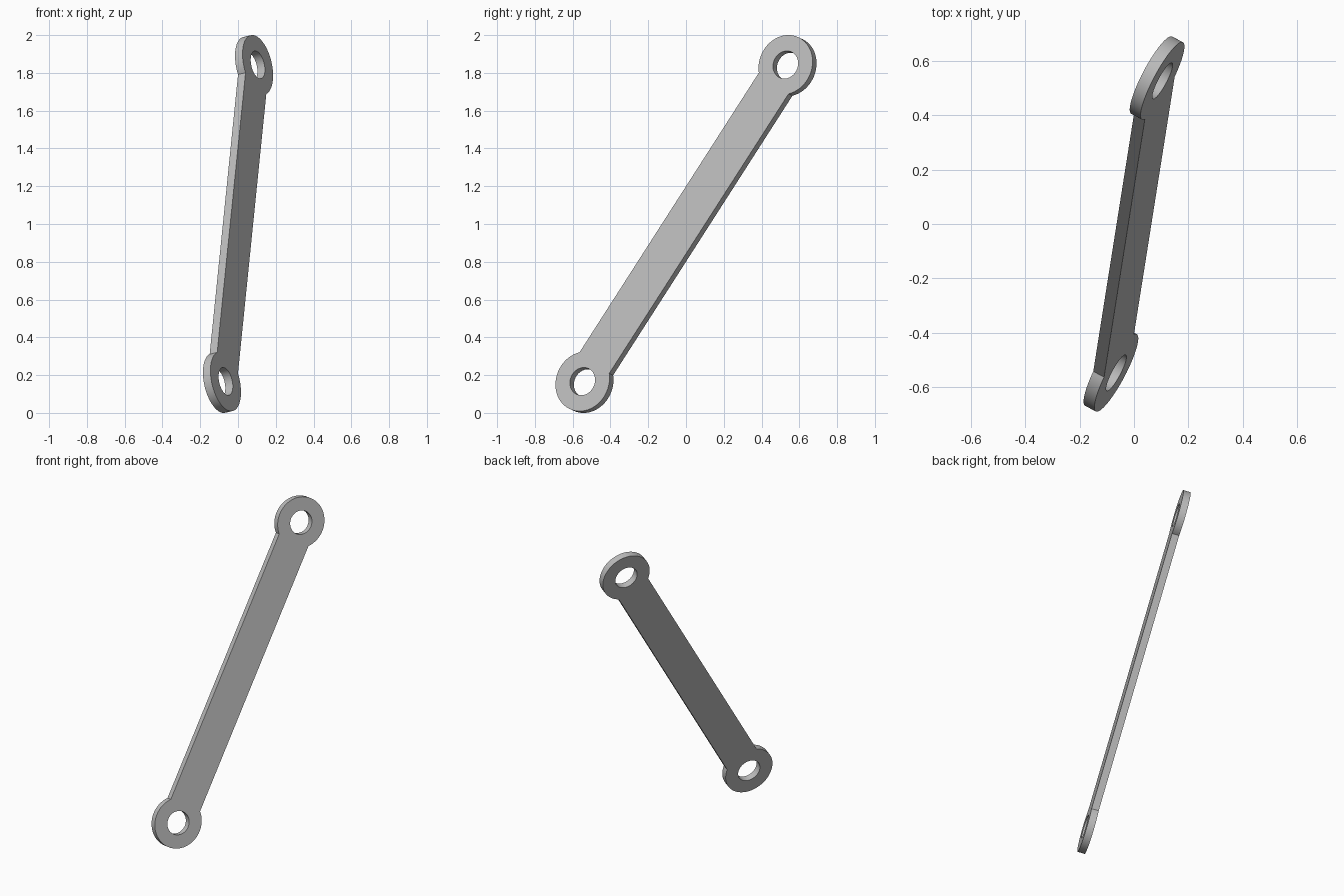
import bpy, bmesh, math
from mathutils import Matrix, Vector

cube = bpy.data.objects.get("Cube")
if cube:
    bpy.data.objects.remove(cube, do_unlink=True)

RING_R, HOLE_R, BAR_W, THICK = 0.161, 0.075, 0.222, 0.046
SPAN = Vector((0.17, 1.075, 1.676))      # from lower eye to upper eye
SEG = 64
half = SPAN.length / 2

# Grey metal
mat = bpy.data.materials.new("grey_metal")
mat.use_nodes = True
grey = (0.5, 0.5, 0.5, 1)
mat.diffuse_color = grey
mat.node_tree.nodes["Principled BSDF"].inputs["Base Color"].default_value = grey


def arc(cy, radius, start, sweep, count):
    """Points on an arc around (0, cy)."""
    return [Vector((radius * math.cos(start + sweep * i / count),
                    cy + radius * math.sin(start + sweep * i / count), 0))
            for i in range(count + 1)]


bm = bmesh.new()


def loop(points):
    verts = [bm.verts.new(p) for p in points]
    return [bm.edges.new((v, verts[i - 1])) for i, v in enumerate(verts)]


# Outline: two round eyes joined by a straight bar, with a hole in each eye
open_angle = math.asin(BAR_W / 2 / RING_R)
sweep = 2 * (math.pi - open_angle)
edges = loop(arc(half, RING_R, -math.pi / 2 + open_angle, sweep, SEG)
             + arc(-half, RING_R, math.pi / 2 + open_angle, sweep, SEG))
for side in (-1, 1):
    edges += loop(arc(side * half, HOLE_R, 0, 2 * math.pi, SEG)[:-1])
bmesh.ops.triangle_fill(bm, edges=edges, use_beauty=True, normal=(0, 0, 1))

# Thickness
bmesh.ops.translate(bm, verts=bm.verts[:], vec=(0, 0, -THICK / 2))
res = bmesh.ops.extrude_face_region(bm, geom=bm.faces[:], use_keep_orig=True)
top = [g for g in res["geom"] if isinstance(g, bmesh.types.BMVert)]
bmesh.ops.translate(bm, verts=top, vec=(0, 0, THICK))
bmesh.ops.recalc_face_normals(bm, faces=bm.faces[:])

# Lean the plate into its slanted pose
along = SPAN.normalized()
normal = Vector((0.865, -0.458, 0.207))
normal = (normal - along * normal.dot(along)).normalized()
across = along.cross(normal)
pose = Matrix((across, along, normal)).transposed().to_4x4()
bm.transform(Matrix.Translation((0, 0, 1)) @ pose)

mesh = bpy.data.meshes.new("link_plate")
bm.to_mesh(mesh)
bm.free()
mesh.materials.append(mat)
plate = bpy.data.objects.new("link_plate", mesh)
bpy.context.collection.objects.link(plate)
bpy.ops.object.select_all(action="DESELECT")
plate.select_set(True)
bpy.context.view_layer.objects.active = plate
bpy.ops.object.shade_smooth_by_angle(angle=math.radians(30))
